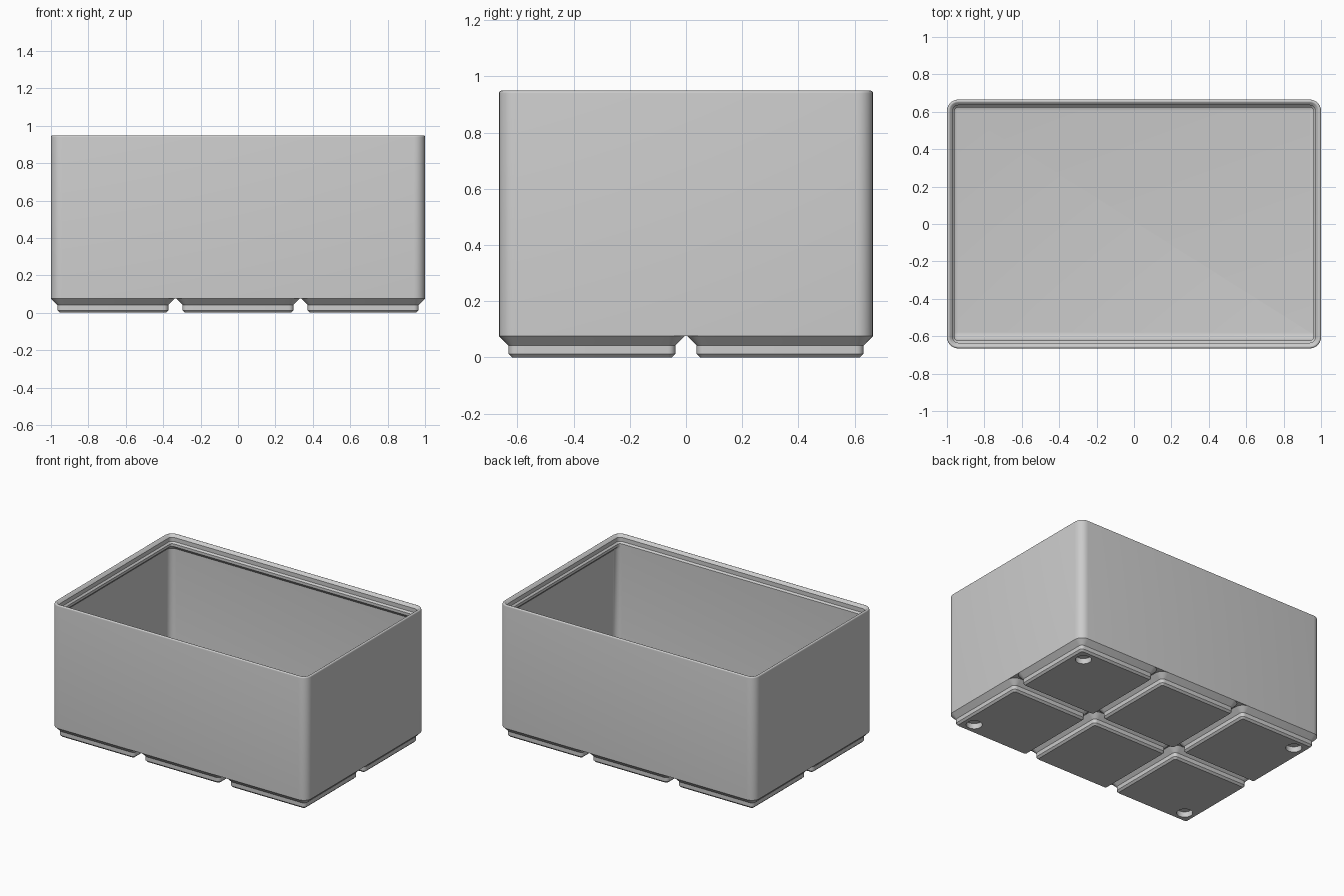
import bpy, bmesh, math

if "Cube" in bpy.data.objects:
    bpy.data.objects.remove(bpy.data.objects["Cube"])

MM = 2 / 125.5            # dimensions below are in millimetres
WIDTH, DEPTH = 125.5, 83.5
PITCH, CELL, CORNER = 42, 41.5, 3.75
WALL, LIP, FILLET = 0.95, 2.6, 2.8
BASE, FLOOR, LIP_Z = 4.75, 7.2, 56

grey = bpy.data.materials.new("light grey plastic")
grey.use_nodes = True
grey.diffuse_color = (0.6, 0.6, 0.6, 1)
grey.node_tree.nodes["Principled BSDF"].inputs["Base Color"].default_value = (0.6, 0.6, 0.6, 1)


def ring(bm, w, d, inset, radius, z, front=None, cx=0, cy=0, steps=6):
    """Rounded rectangle of vertices; the front side may have its own inset."""
    front = inset if front is None else front
    x1, y1, y0 = w / 2 - inset, d / 2 - inset, -d / 2 + front
    verts = []
    for q, (sx, y) in enumerate([(1, y1), (-1, y1), (-1, y0), (1, y0)]):
        px = cx + sx * (x1 - radius)
        py = cy + y + (-radius if y > 0 else radius)
        for i in range(steps + 1):
            a = (q + i / steps) * math.pi / 2
            verts.append(bm.verts.new(((px + radius * math.cos(a)) * MM,
                                       (py + radius * math.sin(a)) * MM, z * MM)))
    return verts


def loft(name, make_rings):
    """Skin a list of rings and cap both ends."""
    bm = bmesh.new()
    rings = make_rings(bm)
    n = len(rings[0])
    for a, b in zip(rings, rings[1:]):
        for i in range(n):
            j = (i + 1) % n
            bm.faces.new((a[i], a[j], b[j], b[i]))
    bm.faces.new(rings[0][::-1])
    bm.faces.new(rings[-1])
    bmesh.ops.recalc_face_normals(bm, faces=bm.faces)
    mesh = bpy.data.meshes.new(name)
    bm.to_mesh(mesh)
    bm.free()
    mesh.materials.append(grey)
    ob = bpy.data.objects.new(name, mesh)
    bpy.context.collection.objects.link(ob)
    return ob


def activate(ob):
    bpy.ops.object.select_all(action='DESELECT')
    ob.select_set(True)
    bpy.context.view_layer.objects.active = ob


def smooth(ob):
    activate(ob)
    bpy.ops.object.shade_smooth_by_angle(angle=math.radians(28))


# Box: outer wall, rounded rim, stacking lip, inner wall and filleted floor
def box_rings(bm):
    profile = [(0, BASE)]
    tip_r = 0.6
    tip_z = LIP_Z + 2.95
    for i in range(7):
        a = math.pi - i / 6 * math.pi * 0.75
        profile.append((tip_r + tip_r * math.cos(a), tip_z + tip_r * math.sin(a)))
    profile += [(1.9, LIP_Z + 2.5), (1.9, LIP_Z + 0.7), (LIP, LIP_Z), (LIP, LIP_Z - 1.2)]
    rings = [ring(bm, WIDTH, DEPTH, p, CORNER - p, z) for p, z in profile]
    # the front inner wall is flush with the lip, the others step back
    rings.append(ring(bm, WIDTH, DEPTH, WALL, FILLET, LIP_Z - 1.2 - (LIP - WALL), LIP))
    for i in range(7):
        a = i / 6 * math.pi / 2
        grow = FILLET * (1 - math.cos(a))
        rings.append(ring(bm, WIDTH, DEPTH, WALL + grow, max(FILLET - grow, 0.05),
                          FLOOR + FILLET * (1 - math.sin(a)), LIP + grow))
    return rings


smooth(loft("box", box_rings))

# Feet: a chamfered pad under each cell
FOOT = [(2.95, 0), (2.15, 0.8), (2.15, 2.6), (0, BASE), (0, BASE + 0.25)]
for col in (-1, 0, 1):
    for row in (-1, 1):
        cx, cy = col * PITCH, row * PITCH / 2
        foot = loft("foot", lambda bm: [ring(bm, CELL, CELL, p, CORNER - p, z, cx=cx, cy=cy)
                                        for p, z in FOOT])
        # round recess in each outer corner
        if col:
            bpy.ops.mesh.primitive_cylinder_add(
                vertices=32, radius=3.25 * MM, depth=4.8 * MM,
                location=((cx + col * 13) * MM, (cy + row * 13) * MM, 0))
            cutter = bpy.context.object
            cutter.hide_render = True
            cutter.data.materials.append(grey)
            cut = foot.modifiers.new("recess", 'BOOLEAN')
            cut.operation = 'DIFFERENCE'
            cut.solver = 'EXACT'
            cut.object = cutter
            activate(foot)
            bpy.ops.object.modifier_apply(modifier=cut.name)
            bpy.data.objects.remove(cutter)
        smooth(foot)
